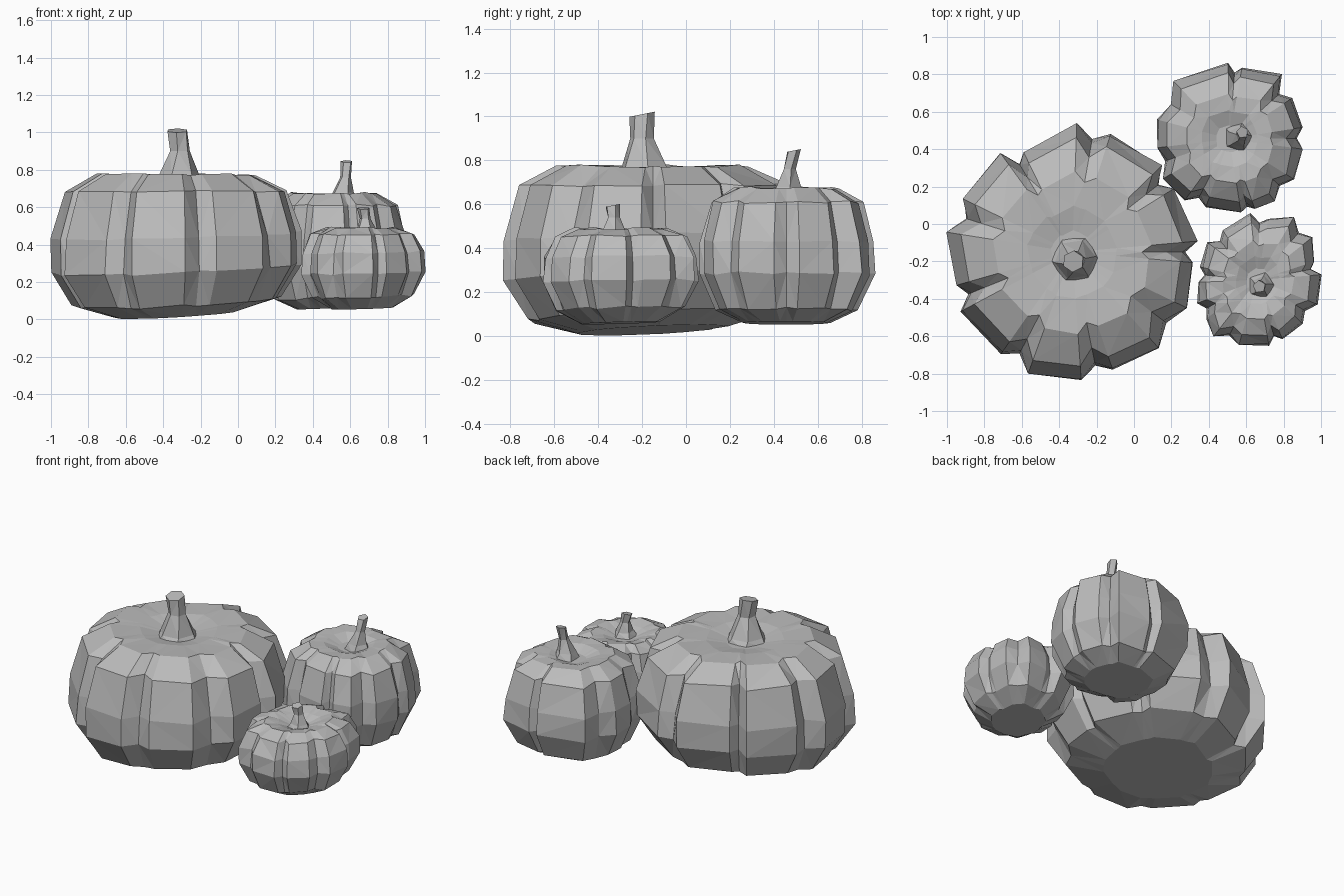
import bpy, bmesh, math, random
from mathutils import Vector

random.seed(4)
cube = bpy.data.objects.get("Cube")
if cube:
    bpy.data.objects.remove(cube)

grey = bpy.data.materials.new("plain_grey")
grey.use_nodes = True
grey.diffuse_color = (0.5, 0.5, 0.5, 1)
grey.node_tree.nodes["Principled BSDF"].inputs["Base Color"].default_value = (0.5, 0.5, 0.5, 1)


def loft(name, rings):
    """Skin a stack of equal point rings and cap both ends."""
    bm = bmesh.new()
    loops = [[bm.verts.new(p) for p in ring] for ring in rings]
    n = len(loops[0])
    for a, b in zip(loops, loops[1:]):
        for i in range(n):
            j = (i + 1) % n
            bm.faces.new((a[i], a[j], b[j], b[i]))
    for loop in (loops[0], loops[-1]):
        hub = bm.verts.new(sum((v.co for v in loop), Vector()) / n)
        for i in range(n):
            bm.faces.new((loop[i], loop[(i + 1) % n], hub))
    bmesh.ops.triangulate(bm, faces=[f for f in bm.faces if len(f.verts) == 4])
    bmesh.ops.recalc_face_normals(bm, faces=bm.faces)
    mesh = bpy.data.meshes.new(name)
    bm.to_mesh(mesh)
    bm.free()
    mesh.materials.append(grey)
    obj = bpy.data.objects.new(name, mesh)
    bpy.context.collection.objects.link(obj)


def gourd(name, centre, lobes, profile, tilt):
    """Lobed body: every lobe is a flat panel with two corners, then a crease."""
    # plan outline as angle, radius, crease share
    outline = []
    for i, (start, r0, end, r1) in enumerate(lobes):
        following = lobes[(i + 1) % len(lobes)]
        gap = (following[0] - end) % 360
        outline += [(start, r0, 0), (end, r1, 0),
                    (end + gap / 2, min(r1, following[1]), 1)]
    peak = max(z for _, z, _ in profile)
    rings = []
    for k, (size, z, depth) in enumerate(profile):
        wobble = 0.007 if 0 < k < 6 else 0
        ring = []
        for angle, radius, crease in outline:
            r = radius * size * (1 - depth * crease) + random.uniform(-wobble, wobble)
            x, y = r * math.cos(math.radians(angle)), r * math.sin(math.radians(angle))
            lift = (tilt[0] * x + tilt[1] * y) * (1 - z / peak)
            lift += random.uniform(-wobble, wobble)
            ring.append((centre[0] + x, centre[1] + y, z + lift))
        rings.append(ring)
    loft(name, rings)


def stem(name, sections, sides=6):
    """Tapered bent stalk through x, y, z, radius sections."""
    rings = []
    for k, (x, y, z, r) in enumerate(sections):
        ring = []
        for i in range(sides):
            a = math.tau * i / sides + k * 0.15
            slope = 0.2 * r * math.sin(a) if k == len(sections) - 1 else 0
            ring.append((x + r * math.cos(a), y + r * math.sin(a), z + slope))
        rings.append(ring)
    loft(name, rings)


# large gourd
gourd("large_gourd_body", (-.33, -.15),
      [(5, .67, 32, .64), (44, .665, 72, .66), (88, .69, 116, .60),
       (126, .65, 154, .65), (171, .68, 196, .645), (208, .67, 235, .66),
       (250, .69, 274, .69), (289, .667, 312, .687), (334, .68, 355, .65)],
      [(.5, .028, 0), (.83, .095, .04), (1, .27, .08), (.995, .45, .1),
       (.89, .685, .12), (.63, .775, .08), (.36, .77, 0), (.17, .745, 0)],
      (.06, .05))
stem("large_gourd_stem", [(-.315, -.19, .72, .14), (-.315, -.19, .77, .11),
                          (-.31, -.2, .9, .055), (-.325, -.2, 1.01, .058)])

# medium gourd
gourd("medium_gourd_body", (.51, .455),
      [(9, .395, 33, .394), (51, .44, 80, .38), (91, .405, 134, .43),
       (165, .40, 187, .39), (211, .42, 234, .41), (251, .385, 279, .40),
       (290, .40, 306, .41), (328, .405, 352, .395)],
      [(.5, .06, 0), (.82, .115, .05), (1, .28, .08), (.99, .43, .1),
       (.87, .61, .12), (.6, .675, .06), (.38, .67, 0), (.18, .64, 0)],
      (.04, 0))
stem("medium_gourd_stem", [(.56, .465, .62, .09), (.56, .465, .68, .06),
                           (.575, .47, .76, .03), (.58, .49, .845, .033)], 5)

# small gourd
gourd("small_gourd_body", (.66, -.3),
      [(18, .32, 38, .37), (60, .39, 80, .335), (96, .36, 125, .32),
       (143, .335, 167, .31), (182, .32, 201, .34), (217, .336, 232, .385),
       (254, .364, 280, .357), (293, .345, 316, .332), (338, .345, 5, .34)],
      [(.5, .06, 0), (.82, .125, .05), (1, .25, .08), (.98, .36, .1),
       (.85, .455, .12), (.58, .49, .06), (.36, .475, 0), (.18, .45, 0)],
      (.03, .03))
stem("small_gourd_stem", [(.68, -.33, .44, .08), (.685, -.33, .48, .055),
                          (.68, -.33, .54, .03), (.67, -.335, .595, .035)], 5)
